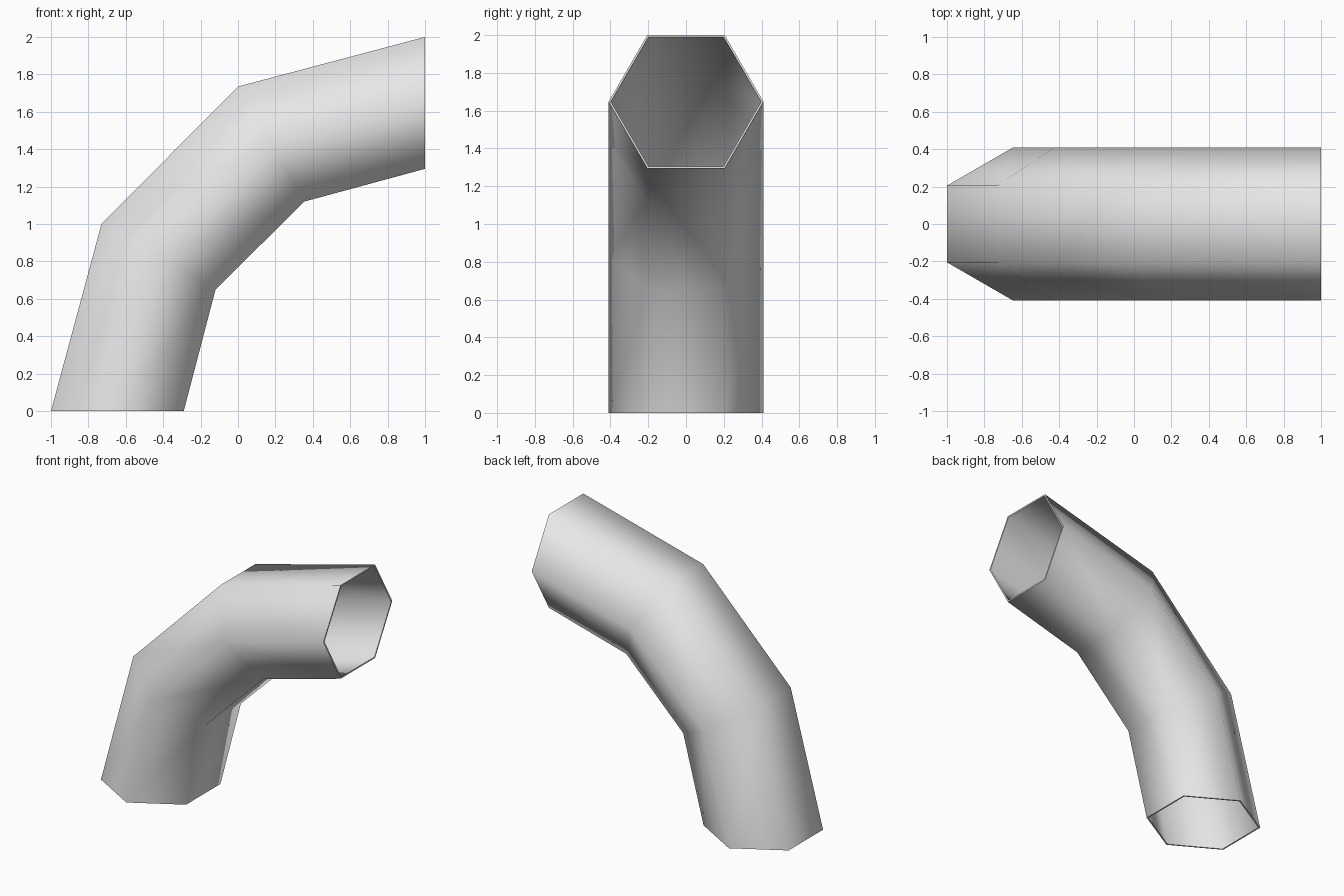
import bpy, bmesh
from mathutils import Vector

cube = bpy.data.objects.get("Cube")
if cube:
    bpy.data.objects.remove(cube, do_unlink=True)

# Plain grey pipe material
grey = bpy.data.materials.new("light_grey")
grey.use_nodes = True
colour = (0.8, 0.8, 0.8, 1)
grey.diffuse_color = colour
grey.node_tree.nodes["Principled BSDF"].inputs["Base Color"].default_value = colour

# Mitred joints, each as (outside of bend, inside of bend) in x and z
JOINTS = [((-1, 0), (-0.29, 0)),
          ((-0.73, 1), (-0.12, 0.65)),
          ((0, 1.735), (0.355, 1.12)),
          ((1, 2), (1, 1.295))]
# Hexagon corners: position across the joint (-1 outside, 1 inside) and y
CORNERS = [(-1, -0.205), (0, -0.41), (1, -0.205),
           (1, 0.205), (0, 0.41), (-1, 0.205)]
INNER_SCALE = 0.97


def hexagon(bm, joint, scale):
    """Add one hexagonal ring of vertices at a joint."""
    a, b = (Vector((x, 0, z)) for x, z in joint)
    centre, half = (a + b) / 2, (b - a) / 2
    return [bm.verts.new(centre + half * t * scale + Vector((0, y * scale, 0)))
            for t, y in CORNERS]


def bridge(bm, ring_a, ring_b):
    """Join two rings with quads."""
    n = len(ring_a)
    for i in range(n):
        j = (i + 1) % n
        bm.faces.new((ring_a[i], ring_a[j], ring_b[j], ring_b[i]))


# Outer skin, inner skin and the two rims form one closed loop of rings
bm = bmesh.new()
outer = [hexagon(bm, j, 1) for j in JOINTS]
inner = [hexagon(bm, j, INNER_SCALE) for j in JOINTS]
loop = outer + inner[::-1]
for k, ring in enumerate(loop):
    bridge(bm, ring, loop[(k + 1) % len(loop)])
bmesh.ops.recalc_face_normals(bm, faces=bm.faces)

mesh = bpy.data.meshes.new("bent_pipe")
bm.to_mesh(mesh)
bm.free()
mesh.materials.append(grey)
pipe = bpy.data.objects.new("bent_pipe", mesh)
bpy.context.collection.objects.link(pipe)

# Smooth walls with crisp rims
for ob in bpy.context.selected_objects:
    ob.select_set(False)
pipe.select_set(True)
bpy.context.view_layer.objects.active = pipe
bpy.ops.object.shade_smooth_by_angle(angle=1.2)
